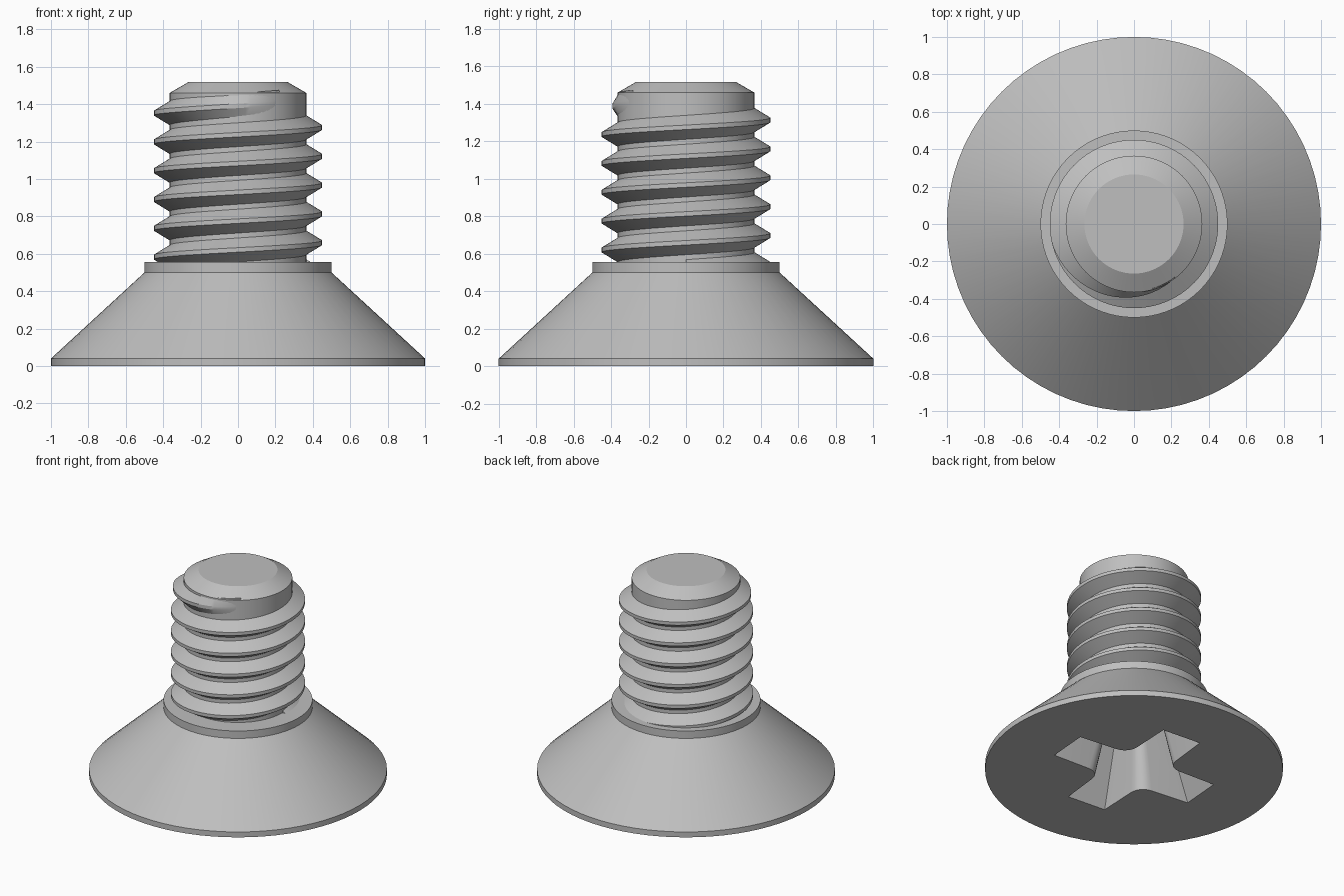
import bpy, bmesh, math
from math import cos, sin, pi, radians

cube = bpy.data.objects.get("Cube")
if cube:
    bpy.data.objects.remove(cube, do_unlink=True)

steel = bpy.data.materials.new("grey steel")
steel.use_nodes = True
grey = (0.52, 0.52, 0.52, 1)
steel.diffuse_color = grey
steel.node_tree.nodes["Principled BSDF"].inputs["Base Color"].default_value = grey

SEGMENTS = 72


def loft(name, rings):
    """Skin a list of closed rings and cap both ends."""
    bm = bmesh.new()
    loops = [[bm.verts.new(p) for p in ring] for ring in rings]
    n = len(loops[0])
    for a, b in zip(loops, loops[1:]):
        for i in range(n):
            j = (i + 1) % n
            bm.faces.new((a[i], a[j], b[j], b[i]))
    bm.faces.new(loops[0])
    bm.faces.new(loops[-1])
    bmesh.ops.recalc_face_normals(bm, faces=bm.faces)
    mesh = bpy.data.meshes.new(name)
    bm.to_mesh(mesh)
    bm.free()
    mesh.materials.append(steel)
    obj = bpy.data.objects.new(name, mesh)
    bpy.context.collection.objects.link(obj)
    return obj


def lathe(name, profile):
    turns = [2 * pi * i / SEGMENTS for i in range(SEGMENTS)]
    return loft(name, [[(r * cos(t), r * sin(t), z) for t in turns] for r, z in profile])


def activate(obj):
    bpy.ops.object.select_all(action='DESELECT')
    obj.select_set(True)
    bpy.context.view_layer.objects.active = obj


# Countersunk head with collar, and chamfered shank
head = lathe("countersunk_head", [(1, 0), (1, 0.04), (0.5, 0.5), (0.5, 0.555)])
shank = lathe("shank", [(0.365, 0.53), (0.365, 1.46), (0.265, 1.518)])

# Cross recess: four tapering arms joined by rounded inner corners
outline = []
for arm in range(4):
    quarter = [(0.55, -0.15), (0.55, 0.15)]
    for k in range(7):
        a = radians(270 - 15 * k)
        quarter.append((0.26 + 0.1 * cos(a), 0.26 + 0.1 * sin(a)))
    turn = arm * pi / 2 - radians(4.5)
    outline += [(x * cos(turn) - y * sin(turn), x * sin(turn) + y * cos(turn))
                for x, y in quarter]
cutter = loft("recess_cutter", [[(x * s, y * s, z) for x, y in outline]
                                for s, z in [(1.02, -0.025), (0.62, 0.46), (0.15, 0.51)]])
cutter.hide_render = True
cut = head.modifiers.new("recess", 'BOOLEAN')
cut.operation = 'DIFFERENCE'
cut.solver = 'EXACT'
cut.object = cutter
activate(head)
bpy.ops.object.modifier_apply(modifier=cut.name)
bpy.data.objects.remove(cutter, do_unlink=True)

# Right-handed thread, fading out into the shank near the tip
PITCH, ROOT, CREST = 0.154, 0.358, 0.45
START, FADE, END = 0, 5 * 360 + 195, 5 * 360 + 308
rings = []
for deg in range(START, END + 1, 4):
    t = radians(deg)
    z = 0.505 + PITCH * deg / 360
    fade = max(0, (deg - FADE) / (END - FADE))
    crest = CREST + (ROOT + 0.003 - CREST) * fade
    section = [(ROOT, -0.068), (crest, -0.012), (crest, 0.012), (ROOT, 0.068)]
    rings.append([(r * cos(t), r * sin(t), z + dz) for r, dz in section])
thread = loft("thread", rings)

for part in (head, shank, thread):
    activate(part)
    bpy.ops.object.shade_smooth_by_angle(angle=radians(25))
